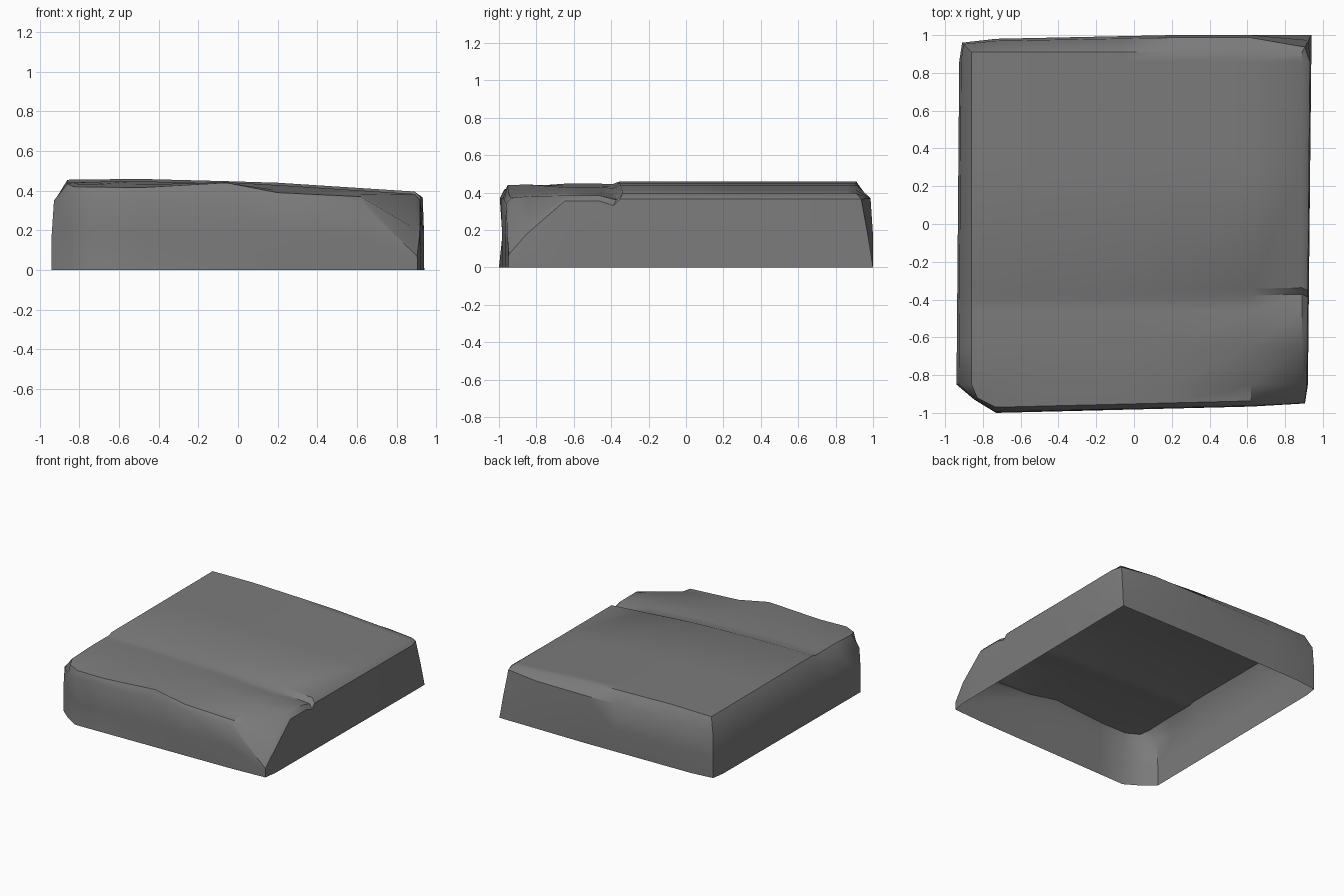
import bpy
import bmesh
import math

cube = bpy.data.objects.get("Cube")
if cube:
    bpy.data.objects.remove(cube)


def blend(points, t):
    """Piecewise linear lookup in a short list of (position, value)."""
    for (a, va), (b, vb) in zip(points, points[1:]):
        if t <= b:
            f = max(0.0, (t - a) / (b - a))
            return va + (vb - va) * f
    return points[-1][1]


# Columns and rows of the worn top surface
columns = [-0.86, -0.73, -0.5, -0.06, 0.2, 0.62, 0.89]
rows = [-0.95, -0.85, -0.65, -0.46, -0.39, -0.355, 0.3, 0.86, 0.91]
last_col, last_row = len(columns) - 1, len(rows) - 1

# Height rules: overall crown, broken front edge, and chipped corner
crown = [(-0.86, 0.455), (-0.45, 0.46), (0.2, 0.44), (0.9, 0.395)]
front_edge = [(-0.86, 0.42), (-0.5, 0.415), (-0.06, 0.44),
              (0.2, 0.39), (0.62, 0.37), (0.89, 0.1)]
second_edge = [(-0.86, 0.435), (-0.5, 0.43), (-0.06, 0.443),
               (0.2, 0.402), (0.62, 0.38), (0.89, 0.21)]
groove = [(-0.86, 0.012), (0.2, 0.016), (0.89, 0.035)]

# Foot outline of the slab
front_line = [(-0.73, -1.0), (0.89, -0.96)]
back_line = [(-0.75, 0.98), (0.2, 1.0)]
left_line = [(-0.87, -0.94), (0.9, -0.925)]
right_line = [(-0.92, 0.92), (1.0, 0.94)]


def top_point(i, j):
    x, y = columns[i], rows[j]
    z = blend(crown, x)
    if j == 0:
        z = blend(front_edge, x)
        y = blend(front_line, x) + 0.03
        if i == 0:
            x, y = -0.83, -0.92
    elif j == 1:
        z = blend(second_edge, x)
    elif j in (2, 3):
        z -= 0.012
    elif j == 4:
        z -= blend(groove, x)
    if j in (4, 5) and x > 0:
        y += 0.02 * x
    return x, y, z


def foot_point(i, j):
    x, y = columns[i], rows[j]
    if i == 0:
        x = blend(left_line, y)
    elif i == last_col:
        x = blend(right_line, y)
    if j == 0:
        y = blend(front_line, x)
    elif j == last_row:
        y = blend(back_line, x)
    # Cut corners
    if i == 0 and j == 0:
        x, y = -0.845, -0.93
    elif i == 0 and j == last_row:
        x, y = -0.91, 0.96
    elif i == last_col and j == 0:
        x, y = 0.905, -0.95
    return x, y


bm = bmesh.new()

# Top surface
grid = [[bm.verts.new(top_point(i, j)) for j in range(len(rows))]
        for i in range(len(columns))]
for i in range(last_col):
    for j in range(last_row):
        bm.faces.new((grid[i][j], grid[i + 1][j],
                      grid[i + 1][j + 1], grid[i][j + 1]))

# Side walls: shoulder, crease and foot rings below the rim, open underneath
rim = [(i, 0) for i in range(last_col)]
rim += [(last_col, j) for j in range(last_row)]
rim += [(i, last_row) for i in range(last_col, 0, -1)]
rim += [(0, j) for j in range(last_row, 0, -1)]


def wall_point(i, j, level):
    tx, ty, tz = top_point(i, j)
    fx, fy = foot_point(i, j)
    if level == 0:
        spread, z = 0.85, min(0.37, tz - 0.03)
        if i == 0:
            z = 0.35
        if i == last_col and j == last_row:
            spread = 0.3
    elif level == 1:
        spread, z = 1.0, min(0.17, tz * 0.5)
        if j == 0 and i < 3:
            fy += 0.018
        if i == last_col and j == last_row:
            spread = 0.7
    else:
        spread, z = 1.0, 0.0
    return tx + (fx - tx) * spread, ty + (fy - ty) * spread, z


upper = [grid[i][j] for i, j in rim]
for level in range(3):
    lower = [bm.verts.new(wall_point(i, j, level)) for i, j in rim]
    for k in range(len(rim)):
        n = (k + 1) % len(rim)
        bm.faces.new((upper[k], lower[k], lower[n], upper[n]))
    upper = lower

mesh = bpy.data.meshes.new("stone_slab")
bm.to_mesh(mesh)
bm.free()
slab = bpy.data.objects.new("stone_slab", mesh)
bpy.context.collection.objects.link(slab)

# Single stone colour
stone = bpy.data.materials.new("grey_stone")
stone.use_nodes = True
colour = (0.2, 0.2, 0.2, 1.0)
stone.diffuse_color = colour
shader = stone.node_tree.nodes["Principled BSDF"]
shader.inputs["Base Color"].default_value = colour
shader.inputs["Roughness"].default_value = 0.9
mesh.materials.append(stone)

# Soft worn shading with crisp breaks
bpy.ops.object.select_all(action="DESELECT")
slab.select_set(True)
bpy.context.view_layer.objects.active = slab
bpy.ops.object.shade_smooth_by_angle(angle=math.radians(40))
